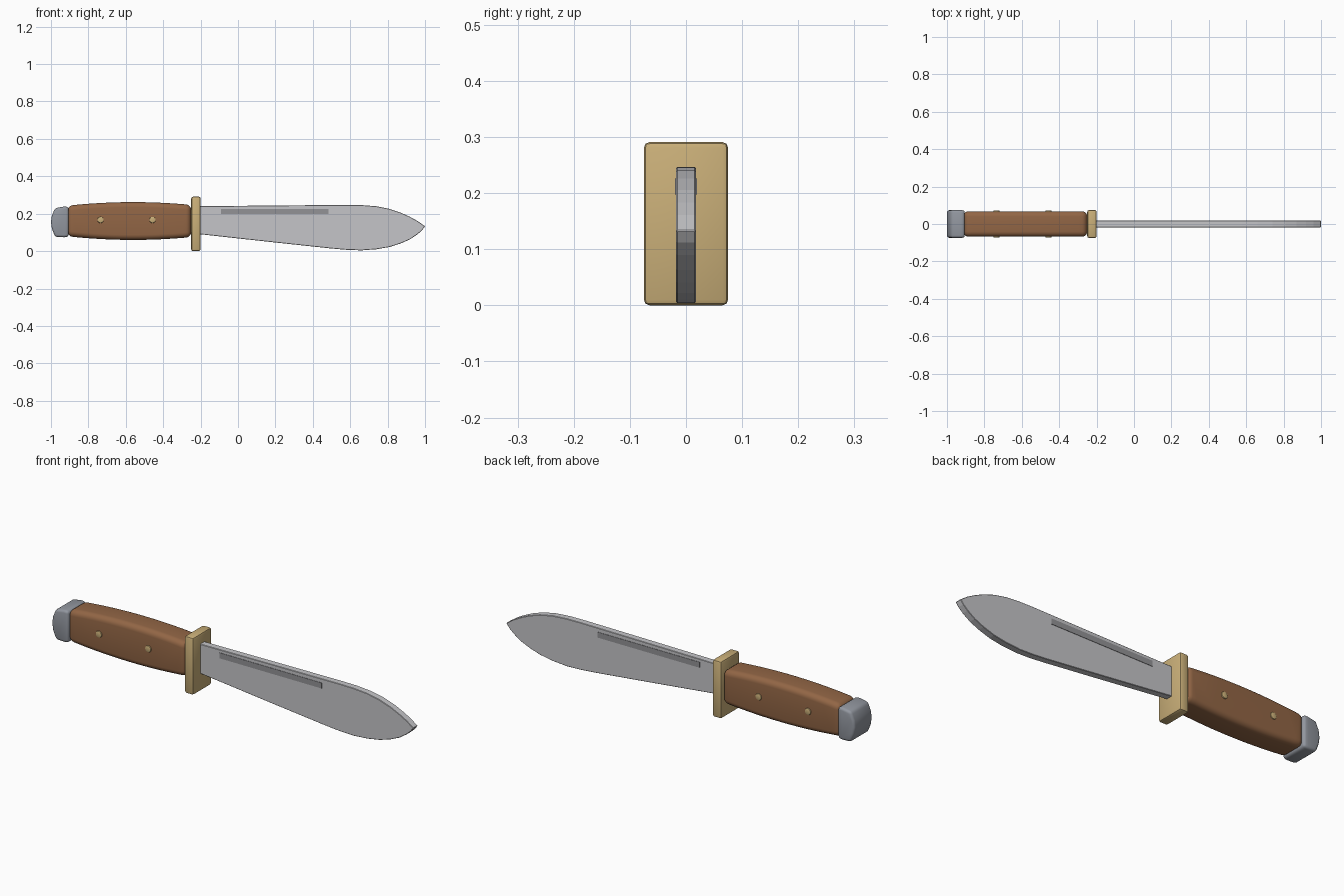
import bpy, bmesh, math

if "Cube" in bpy.data.objects:
    bpy.data.objects.remove(bpy.data.objects["Cube"])


def material(name, rgb):
    m = bpy.data.materials.new(name)
    m.diffuse_color = (*rgb, 1)
    m.use_nodes = True
    m.node_tree.nodes["Principled BSDF"].inputs["Base Color"].default_value = m.diffuse_color
    return m


steel = material("blade steel", (0.56, 0.56, 0.58))
groove = material("groove grey", (0.29, 0.29, 0.305))
pommel_grey = material("pommel grey", (0.29, 0.31, 0.35))
wood = material("wood brown", (0.29, 0.133, 0.06))
brass = material("brass", (0.59, 0.43, 0.19))


def slab(name, outline, half, mat, bevel=0, segments=1, smooth=True):
    """Extrude an x-z outline symmetrically through y, with rounded edges."""
    bm = bmesh.new()
    face = bm.faces.new([bm.verts.new((x, -half, z)) for x, z in outline])
    out = bmesh.ops.extrude_face_region(bm, geom=[face])
    for v in out["geom"]:
        if isinstance(v, bmesh.types.BMVert):
            v.co.y = half
    bmesh.ops.recalc_face_normals(bm, faces=bm.faces)
    mesh = bpy.data.meshes.new(name)
    bm.to_mesh(mesh)
    bm.free()
    mesh.materials.append(mat)
    ob = bpy.data.objects.new(name, mesh)
    bpy.context.collection.objects.link(ob)
    bpy.ops.object.select_all(action='DESELECT')
    bpy.context.view_layer.objects.active = ob
    ob.select_set(True)
    if bevel:
        b = ob.modifiers.new("rounding", 'BEVEL')
        b.width, b.segments = bevel, segments
        b.limit_method, b.angle_limit = 'ANGLE', math.radians(40)
        bpy.ops.object.modifier_apply(modifier=b.name)
    if smooth:
        bpy.ops.object.shade_smooth_by_angle(angle=math.radians(35))
    return ob


def rect(x0, x1, z0, z1):
    return [(x0, z0), (x1, z0), (x1, z1), (x0, z1)]


# Blade: straight spine, widening belly, pointed tip
slab("blade", [(-0.22, 0.092), (-0.2, 0.09), (0.2, 0.046), (0.5, 0.014), (0.58, 0.007),
               (0.66, 0.004), (0.74, 0.01), (0.81, 0.022), (0.87, 0.041),
               (0.92, 0.063), (0.96, 0.09), (0.985, 0.112), (1.0, 0.133),
               (0.96, 0.161), (0.92, 0.183), (0.87, 0.206), (0.81, 0.226),
               (0.74, 0.24), (0.66, 0.246), (0.58, 0.247), (0.2, 0.244), (-0.22, 0.24)],
     0.0175, steel, 0.002, 1, False)

# Dark groove strips on both blade sides
slab("blade_groove", rect(-0.09, 0.485, 0.198, 0.226), 0.0195, groove, smooth=False)

# Cross guard
slab("guard", rect(-0.25, -0.2, 0, 0.291), 0.075, brass, 0.01, 2)

# Wooden handle with a gentle swell
n = 14
xs = [-0.912 + 0.662 * i / n for i in range(n + 1)]


def swell(x):
    return 0.101 - 0.019 * ((x + 0.56) / 0.35) ** 2


slab("handle", [(x, 0.161 - swell(x)) for x in xs] +
     [(x, 0.161 + swell(x)) for x in reversed(xs)], 0.068, wood, 0.028, 5)

# Pommel cap with a bulged end
slab("pommel", [(-0.905, 0.077), (-0.905, 0.237), (-0.93, 0.238), (-0.978, 0.23),
                (-0.995, 0.19), (-1.0, 0.155), (-0.995, 0.12), (-0.978, 0.076), (-0.93, 0.074)],
     0.074, pommel_grey, 0.013, 3)

# Brass pins through the handle
for i, x in enumerate((-0.735, -0.457)):
    ring = [(x + 0.017 * math.cos(a * math.tau / 16),
             0.167 + 0.017 * math.sin(a * math.tau / 16)) for a in range(16)]
    slab(f"handle_pin_{i + 1}", ring, 0.073, brass, 0.004, 2)
